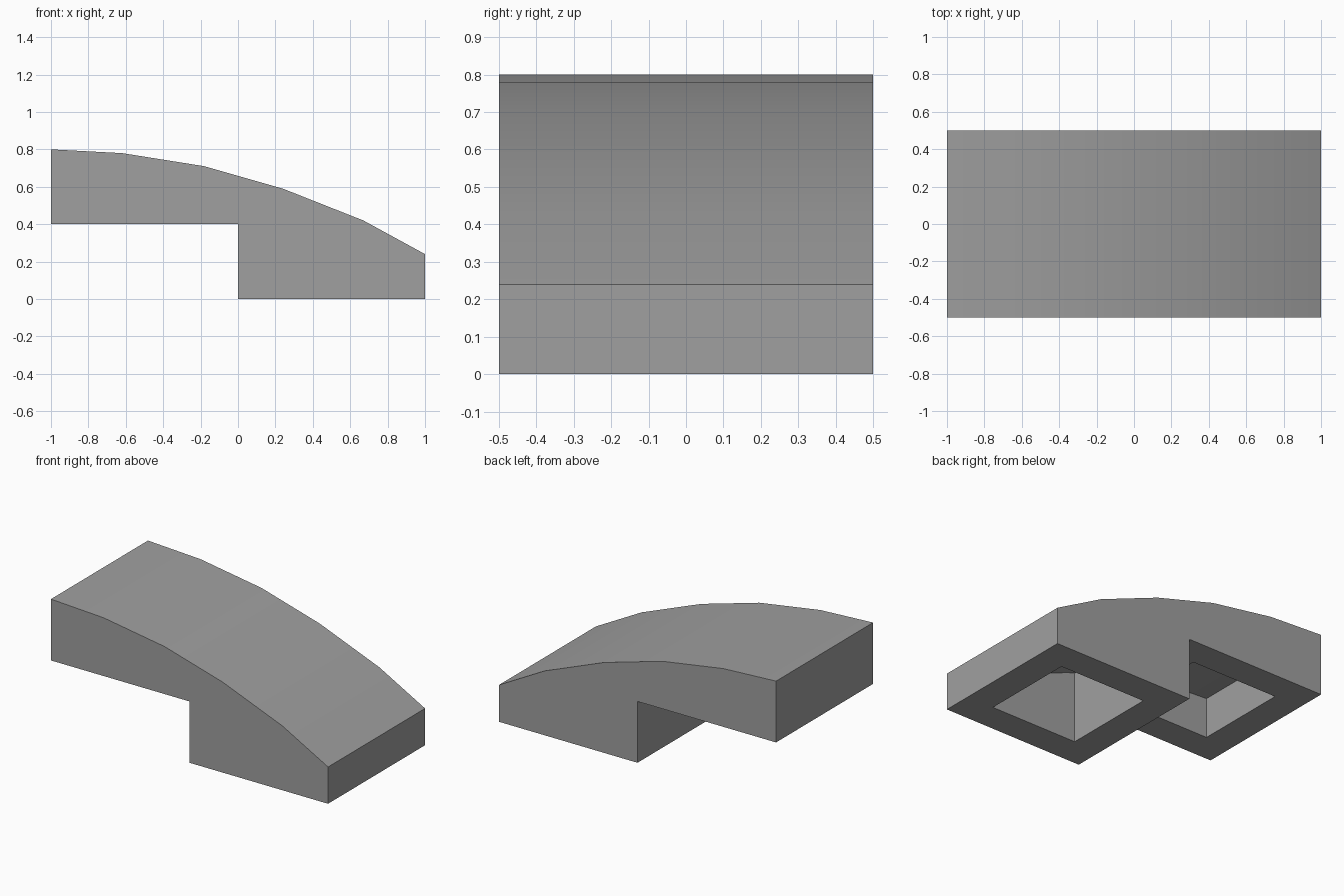
import bpy
import bmesh

cube = bpy.data.objects.get("Cube")
if cube:
    bpy.data.objects.remove(cube, do_unlink=True)

# Curved top line of the slope, from the tall end to the low end
CURVE = [(-1, 0.80), (-0.62, 0.78), (-0.18, 0.71), (0.24, 0.59), (0.67, 0.42), (1, 0.24)]
WALL = 0.19

grey = bpy.data.materials.new("mid_grey")
grey.use_nodes = True
colour = (0.35, 0.35, 0.35, 1)
grey.diffuse_color = colour
grey.node_tree.nodes["Principled BSDF"].inputs["Base Color"].default_value = colour


def prism(name, profile, half_width):
    """Extrude an x-z profile symmetrically along y."""
    bm = bmesh.new()
    face = bm.faces.new([bm.verts.new((x, -half_width, z)) for x, z in profile])
    out = bmesh.ops.extrude_face_region(bm, geom=[face])
    moved = [g for g in out["geom"] if isinstance(g, bmesh.types.BMVert)]
    bmesh.ops.translate(bm, verts=moved, vec=(0, 2 * half_width, 0))
    bmesh.ops.recalc_face_normals(bm, faces=bm.faces)
    mesh = bpy.data.meshes.new(name)
    bm.to_mesh(mesh)
    bm.free()
    mesh.materials.append(grey)
    obj = bpy.data.objects.new(name, mesh)
    bpy.context.collection.objects.link(obj)
    return obj


def height(x):
    """Height of the curved top at x."""
    for (xa, za), (xb, zb) in zip(CURVE, CURVE[1:]):
        if xa <= x <= xb:
            return za + (zb - za) * (x - xa) / (xb - xa)


def cavity(name, start, floor, skin):
    """Square pocket whose ceiling runs parallel to the curved top."""
    a, b = start + WALL, start + 1 - WALL
    xs = [a] + [x for x, z in CURVE if a < x < b] + [b]
    ceiling = [(x, height(x) - skin) for x in xs]
    return prism(name, [(b, floor - 0.1), (a, floor - 0.1)] + ceiling, 0.5 - WALL)


# Stepped body with a curved top
body = prism("curved_slope_body", CURVE + [(1, 0), (0, 0), (0, 0.4), (-1, 0.4)], 0.5)

# Hollow pockets under the raised half and the low half
for cutter in (cavity("upper_pocket_cutter", -1, 0.4, 0.13),
               cavity("lower_pocket_cutter", 0, 0, 0.145)):
    cutter.hide_render = True
    mod = body.modifiers.new(cutter.name, "BOOLEAN")
    mod.operation = "DIFFERENCE"
    mod.solver = "EXACT"
    mod.object = cutter
    bpy.context.view_layer.objects.active = body
    bpy.ops.object.modifier_apply(modifier=mod.name)
    bpy.data.objects.remove(cutter, do_unlink=True)

# Smooth curved top, crisp corners
bpy.ops.object.select_all(action="DESELECT")
body.select_set(True)
bpy.context.view_layer.objects.active = body
bpy.ops.object.shade_smooth_by_angle(angle=0.5)
